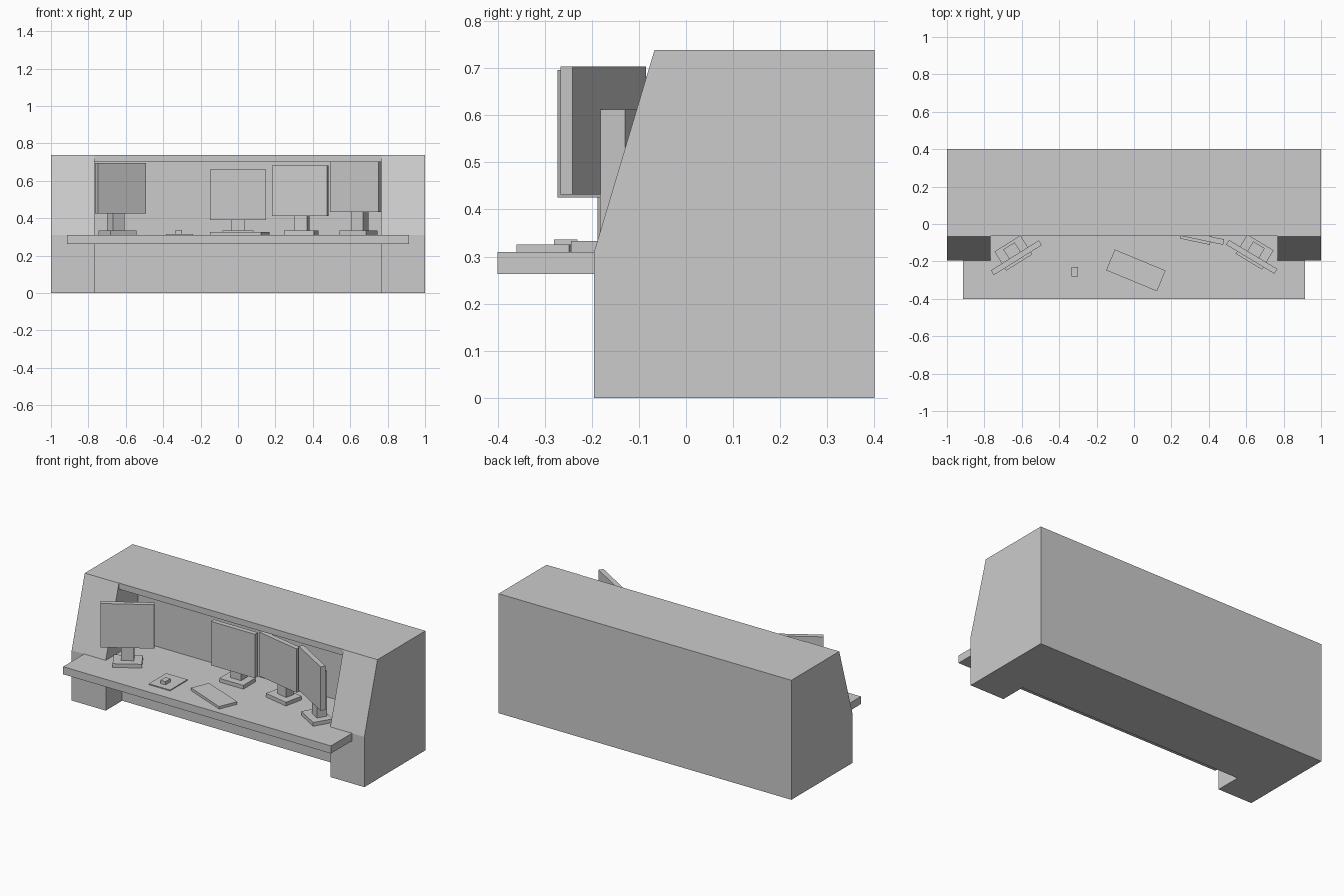
import bpy, bmesh
from math import radians
from mathutils import Matrix, Vector

if "Cube" in bpy.data.objects:
    bpy.data.objects.remove(bpy.data.objects["Cube"])


def new_object(name, bm):
    bmesh.ops.recalc_face_normals(bm, faces=bm.faces)
    mesh = bpy.data.meshes.new(name)
    bm.to_mesh(mesh)
    bm.free()
    obj = bpy.data.objects.new(name, mesh)
    bpy.context.collection.objects.link(obj)
    return obj


def prism(name, profile, half_width):
    """Extrude a y-z profile symmetrically along x."""
    bm = bmesh.new()
    face = bm.faces.new([bm.verts.new((-half_width, y, z)) for y, z in profile])
    out = bmesh.ops.extrude_face_region(bm, geom=[face])
    verts = [g for g in out["geom"] if isinstance(g, bmesh.types.BMVert)]
    bmesh.ops.translate(bm, verts=verts, vec=(2 * half_width, 0, 0))
    return new_object(name, bm)


def box(name, x, y, z, at=(0, 0), angle=0):
    """Box from (min, max) ranges, turned about z and moved to 'at'."""
    bm = bmesh.new()
    lo, hi = Vector((x[0], y[0], z[0])), Vector((x[1], y[1], z[1]))
    bmesh.ops.create_cube(bm, size=1, matrix=Matrix.Translation((lo + hi) / 2)
                          @ Matrix.Diagonal((*(hi - lo), 1)))
    obj = new_object(name, bm)
    obj.location = (*at, 0)
    obj.rotation_euler.z = radians(angle)
    return obj


# Cabinet with sloping cheeks, hollowed between them
cabinet = prism("cabinet", [(-0.195, 0), (0.4, 0), (0.4, 0.738), (-0.067, 0.738),
                            (-0.195, 0.31)], 1)
cutter = prism("recess_cutter", [(-0.5, -0.1), (-0.035, -0.1), (-0.035, 0.29),
                                 (0.12, 0.29), (0.12, 0.70), (-0.065, 0.70),
                                 (-0.065, 0.9), (-0.5, 0.9)], 0.767)
cutter.hide_render = True
cutter.hide_viewport = True
cut = cabinet.modifiers.new("recess", "BOOLEAN")
cut.operation = "DIFFERENCE"
cut.solver = "EXACT"
cut.object = cutter

# Desk top
DESK = 0.31
box("desk_top", (-0.915, 0.915), (-0.4, 0.125), (0.263, DESK))


# Monitors: base, neck and screen
def monitor(name, at, angle, bottom):
    box(name + "_base", (-0.082, 0.082), (-0.06, 0.06), (DESK - 0.005, 0.333), at, angle)
    box(name + "_neck", (-0.036, 0.036), (-0.016, 0.045), (0.33, bottom + 0.18), at, angle)
    box(name + "_screen", (-0.151, 0.151), (-0.045, -0.015), (bottom, bottom + 0.271), at, angle)


monitor("left_monitor", (-0.645, -0.155), 32, 0.425)
monitor("middle_monitor", (0.0, -0.005), 0, 0.39)
monitor("inner_right_monitor", (0.338, -0.036), -12, 0.411)
monitor("right_monitor", (0.645, -0.15), -31, 0.432)

# Keyboard, mouse mat and mouse
box("keyboard", (-0.147, 0.147), (-0.06, 0.06), (DESK - 0.005, 0.326), (0.01, -0.248), -22.5)
box("mouse_mat", (-0.385, -0.24), (-0.32, -0.15), (DESK - 0.005, 0.316))
box("mouse", (-0.334, -0.300), (-0.28, -0.23), (0.313, 0.336))
